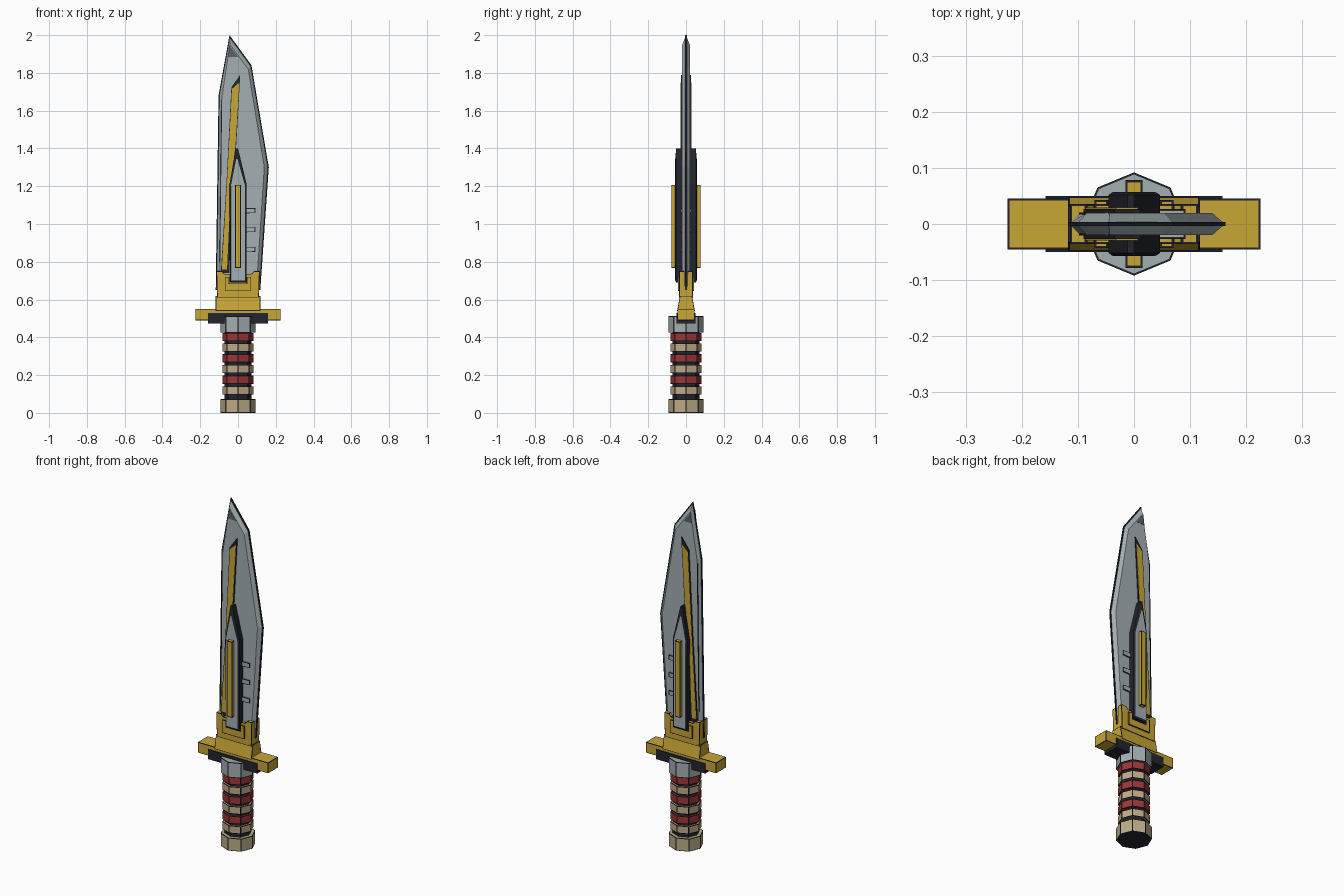
import bpy
import bmesh

cube = bpy.data.objects.get("Cube")
if cube:
    bpy.data.objects.remove(cube, do_unlink=True)


def material(name, rgb):
    m = bpy.data.materials.new(name)
    m.use_nodes = True
    m.diffuse_color = (*rgb, 1)
    m.node_tree.nodes["Principled BSDF"].inputs["Base Color"].default_value = (*rgb, 1)
    return m


STEEL = material("steel grey", (0.37, 0.43, 0.45))
SHADE = material("dark steel", (0.10, 0.12, 0.13))
GOLD = material("gold", (0.58, 0.38, 0.035))
DARK = material("near black", (0.017, 0.018, 0.026))
RED = material("grip red", (0.35, 0.035, 0.035))
CREAM = material("grip cream", (0.51, 0.41, 0.24))
INK = 0.0035


def finish(name, bm, *mats, ink=0):
    """Make the object; ink is the width of the dark line inset along every edge."""
    bmesh.ops.recalc_face_normals(bm, faces=bm.faces[:])
    if ink:
        borders = bmesh.ops.inset_individual(bm, faces=bm.faces[:], thickness=ink,
                                             use_even_offset=True)["faces"]
        for f in borders:
            f.material_index = len(mats)
        mats = (*mats, DARK)
    mesh = bpy.data.meshes.new(name)
    bm.to_mesh(mesh)
    bm.free()
    for m in mats:
        mesh.materials.append(m)
    obj = bpy.data.objects.new(name, mesh)
    bpy.context.collection.objects.link(obj)
    return obj


def slab(name, rings, side_mat, face_mat=None, ink=0):
    """Symmetric plate: rings of (half depth, xz outline) go from the middle out to the cap."""
    bm = bmesh.new()
    ordered = [(-d, o) for d, o in reversed(rings)] + [(d, o) for d, o in rings if d > 0]
    loops = [[bm.verts.new((x, d, z)) for x, z in o] for d, o in ordered]
    n = len(loops[0])
    for a, b in zip(loops, loops[1:]):
        for i in range(n):
            j = (i + 1) % n
            bm.faces.new((a[i], a[j], b[j], b[i]))
    for loop in (loops[0], loops[-1]):
        bm.faces.new(loop).material_index = 1 if face_mat else 0
    return finish(name, bm, side_mat, *([face_mat] if face_mat else []), ink=ink)


def block(name, x, y, z0, z1, mat, top_y=None, ink=INK):
    """Box centred on the axis, optionally tapering in depth."""
    bm = bmesh.new()
    bmesh.ops.create_cube(bm, size=2)
    for v in bm.verts:
        top = v.co.z > 0
        v.co = (v.co.x * x, v.co.y * (top_y if top and top_y else y), z1 if top else z0)
    return finish(name, bm, mat, ink=ink)


def octagon(name, r, z0, z1, mat, end_mat=None):
    bm = bmesh.new()
    bmesh.ops.create_cone(bm, cap_ends=True, segments=8, radius1=r, radius2=r, depth=z1 - z0)
    bmesh.ops.translate(bm, verts=bm.verts[:], vec=(0, 0, (z0 + z1) / 2))
    bm.normal_update()
    if end_mat:
        for f in bm.faces:
            f.material_index = int(f.normal.z < -0.9)
    return finish(name, bm, mat, *([end_mat] if end_mat else []), ink=INK)


# Blade with ground edges and a dark line along the rim
edge = [(-0.045, 1.998), (0.07, 1.84), (0.162, 1.3), (0.117, 0.65), (-0.117, 0.65), (-0.102, 1.68)]
flat = [(-0.043, 1.95), (0.054, 1.82), (0.139, 1.3), (0.097, 0.65), (-0.097, 0.65), (-0.084, 1.68)]
rim = [(-0.045, 2), (0.071, 1.841), (0.163, 1.3), (0.118, 0.65), (-0.118, 0.65), (-0.103, 1.68)]
slab("blade", [(0, edge), (0.02, flat)], STEEL)
slab("blade_rim", [(0.004, rim)], DARK)
slab("blade_tip_mark", [(0.0215, [(-0.045, 1.945), (0, 1.885), (-0.052, 1.885)])], SHADE)
slab("spine_groove", [(0.0208, [(-0.088, 1.66), (-0.084, 1.66), (-0.094, 0.8), (-0.098, 0.8)])], DARK)

# Gold inlay running up the blade in a dark bed
bed = [(0.012, 1.79), (-0.035, 1.725), (-0.062, 1.2), (-0.091, 0.74), (-0.045, 0.74),
       (-0.036, 1.2), (-0.009, 1.42)]
inlay = [(0.007, 1.75), (-0.032, 1.715), (-0.059, 1.2), (-0.086, 0.76), (-0.058, 0.76),
         (-0.038, 1.2), (-0.013, 1.42)]
slab("inlay_bed", [(0.027, bed)], DARK)
slab("gold_inlay", [(0.029, inlay)], GOLD)

# Raised central housing with a steel face and gold bar
housing = [(-0.041, 0.69), (0.046, 0.69), (0.046, 1.21), (0, 1.4), (-0.012, 1.4), (-0.045, 1.21)]
panel = [(-0.037, 0.7), (0.038, 0.7), (0.038, 1.2), (-0.003, 1.345), (-0.009, 1.345), (-0.038, 1.2)]
slab("housing", [(0.052, housing), (0.057, panel)], DARK, STEEL)
block("gold_bar", 0.0155, 0.078, 0.768, 1.207, GOLD, ink=0.004)

# Three small vents beside the housing
for i, z in enumerate((1.07, 0.97, 0.865)):
    frame = [(0.042, z - 0.014), (0.092, z - 0.012), (0.092, z + 0.014), (0.042, z + 0.014)]
    slab(f"vent_{i + 1}", [(0.027, frame)], STEEL, ink=INK)

# Gold collar holding the blade
socket = [(-0.11, 0.61), (0.11, 0.61), (0.114, 0.75), (0.085, 0.75), (0.07, 0.735),
          (-0.07, 0.735), (-0.085, 0.75), (-0.114, 0.75)]
slab("collar_socket", [(0.036, socket)], GOLD, ink=INK)
clasp = [(-0.07, 0.645), (0.07, 0.645), (0.07, 0.72), (0.046, 0.72), (0.046, 0.685),
         (-0.046, 0.685), (-0.046, 0.72), (-0.07, 0.72)]
slab("collar_clasp", [(0.043, clasp)], GOLD, ink=INK)
block("collar_base", 0.118, 0.047, 0.54, 0.62, GOLD, top_y=0.032)

# Cross guard
block("guard", 0.225, 0.045, 0.49, 0.55, GOLD)
block("guard_underplate", 0.158, 0.05, 0.472, 0.528, DARK, ink=0)

# Eight-sided grip with alternating rings
octagon("grip_collar", 0.092, 0.425, 0.512, STEEL)
octagon("grip_core", 0.071, 0.05, 0.45, DARK)
for i in range(6):
    top = 0.424 - i * 0.0567
    octagon(f"grip_ring_{i + 1}", 0.083, top - 0.043, top, CREAM if i % 2 else RED)
octagon("pommel", 0.092, 0, 0.073, CREAM, DARK)
